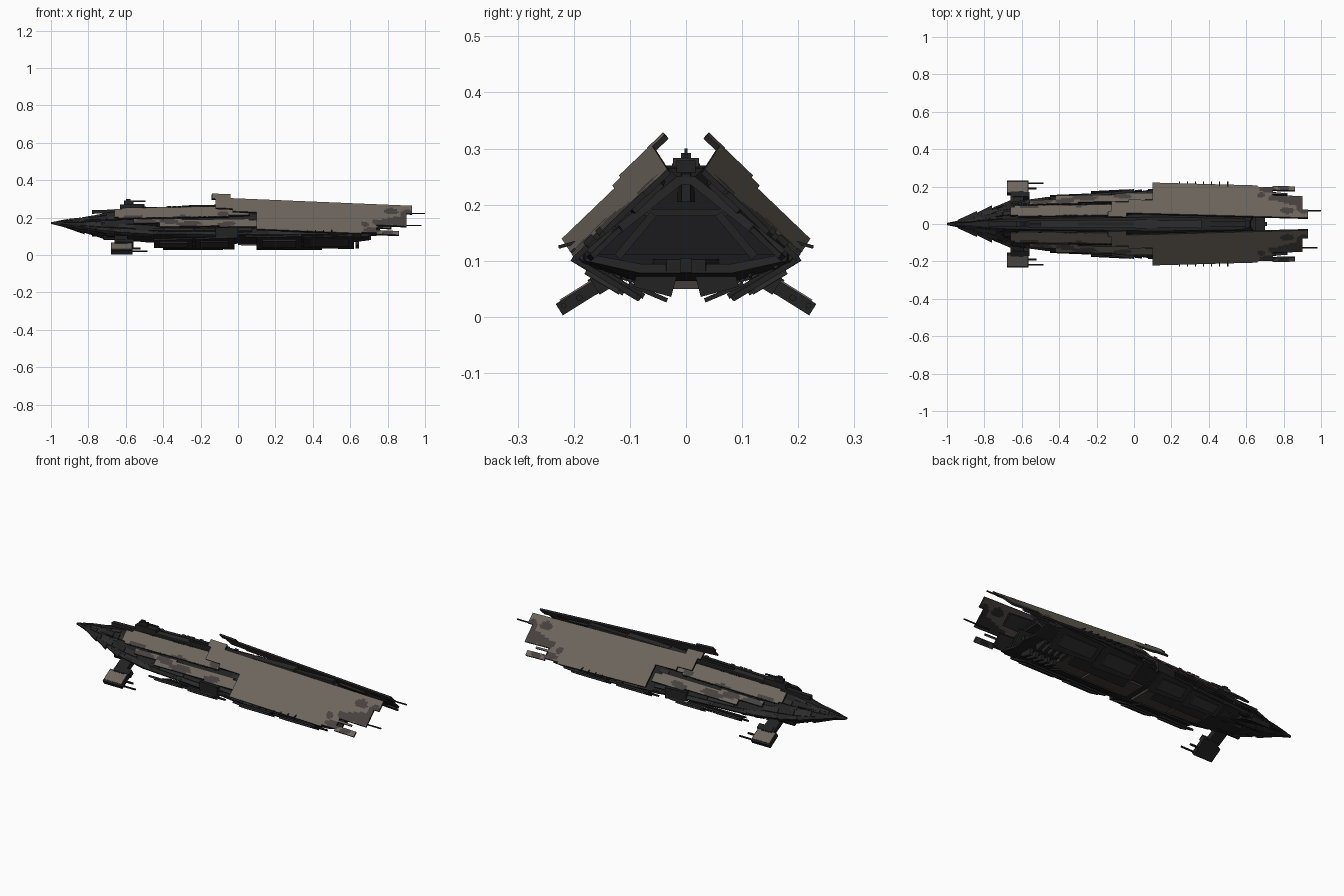
import bpy, bmesh, math, random
from mathutils import Vector, Matrix

if "Cube" in bpy.data.objects:
    bpy.data.objects.remove(bpy.data.objects["Cube"])

random.seed(4)

def material(name, r, g, b):
    m = bpy.data.materials.new(name)
    m.diffuse_color = (r, g, b, 1)
    m.use_nodes = True
    m.node_tree.nodes["Principled BSDF"].inputs["Base Color"].default_value = m.diffuse_color
    return m

TAN = material("tan armour", 0.152, 0.132, 0.108)
CAMO = material("grey brown camouflage", 0.062, 0.053, 0.050)
DARK = material("dark hull", 0.016, 0.016, 0.0165)
GREY = material("charcoal panels", 0.025, 0.025, 0.026)
BLACK = material("black recess", 0.009, 0.009, 0.010)
BROWN = material("brown belly", 0.056, 0.047, 0.042)

def finish(bm, name, mats, mirror=True, normals=True):
    if normals:
        bmesh.ops.recalc_face_normals(bm, faces=bm.faces)
    me = bpy.data.meshes.new(name)
    bm.to_mesh(me)
    bm.free()
    ob = bpy.data.objects.new(name, me)
    bpy.context.collection.objects.link(ob)
    for m in mats:
        me.materials.append(m)
    if mirror:
        md = ob.modifiers.new("mirror", 'MIRROR')
        md.use_axis = (False, True, False)
        md.use_mirror_merge = False
    return ob

def beam(bm, p, q, a, b=None, roll=0.0, mat=0):
    """Bar running along x from p to q, (width, height) a at p and b at q."""
    b = b or a
    R = Matrix.Rotation(math.radians(roll), 3, 'X')
    rings = []
    for c, (w, h) in ((p, a), (q, b)):
        rings.append([bm.verts.new(Vector(c) + R @ Vector((0, y * w / 2, z * h / 2)))
                      for y, z in ((-1, -1), (1, -1), (1, 1), (-1, 1))])
    s, e = rings
    fs = [bm.faces.new(s), bm.faces.new(e[::-1])]
    fs += [bm.faces.new((s[i], e[i], e[(i + 1) % 4], s[(i + 1) % 4])) for i in range(4)]
    for f in fs:
        f.material_index = mat

def rod(bm, p, length, r, seg=8):
    M = Matrix.Translation(Vector(p) + Vector((length / 2, 0, 0))) @ Matrix.Rotation(math.pi / 2, 4, 'Y')
    bmesh.ops.create_cone(bm, cap_ends=True, segments=seg, radius1=r, radius2=r, depth=length, matrix=M)

# Hull stations: x, ridge y z, widest y z, bottom y z
ST = [(-1.00, .004, .176, .006, .172, .004, .166),
      (-.95, .008, .182, .016, .168, .010, .154),
      (-.85, .012, .194, .044, .152, .022, .126),
      (-.70, .025, .226, .098, .128, .050, .092),
      (-.50, .030, .248, .130, .112, .070, .068),
      (0.00, .035, .252, .168, .110, .080, .062),
      (0.10, .038, .270, .182, .108, .085, .062),
      (0.58, .030, .264, .190, .108, .090, .064),
      (0.70, .016, .250, .180, .112, .082, .078)]

def section(x):
    for a, b in zip(ST, ST[1:]):
        if x <= b[0]:
            t = (x - a[0]) / (b[0] - a[0])
            return [u + (v - u) * t for u, v in zip(a, b)]
    return list(ST[-1])

def skin(x, t):
    """Point on the hull: t 0-1 down the roof, 1-2 down the lower side."""
    s = section(x)
    i = 1 if t <= 1 else 3
    k = t if t <= 1 else t - 1
    return Vector((x, s[i] + (s[i + 2] - s[i]) * k, s[i + 1] + (s[i + 3] - s[i + 1]) * k))

# Main hull loft with a hollow stern, its ridge cut back
bm = bmesh.new()
rings = []
for s in ST:
    e = .006 if s[0] > -.9 else .001
    half = [(s[1], s[2]), (s[3], s[4] + e), (s[3], s[4] - 2 * e), (s[5], s[6])]
    loop = half + [(-y, z) for y, z in half[::-1]]
    cut = .6 if s is ST[-1] else 0
    rings.append([bm.verts.new((s[0] - cut * max(0, z - .115), y, z)) for y, z in loop])
for a, b in zip(rings, rings[1:]):
    for i in range(8):
        bm.faces.new((a[i], b[i], b[(i + 1) % 8], a[(i + 1) % 8]))
bm.faces.new(rings[0])
stern = bm.faces.new(rings[-1][::-1])
bmesh.ops.recalc_face_normals(bm, faces=bm.faces)
bmesh.ops.inset_region(bm, faces=[stern], thickness=.018)
r = bmesh.ops.extrude_discrete_faces(bm, faces=[stern])
for f in r['faces']:
    f.material_index = 1
    bmesh.ops.translate(bm, verts=f.verts, vec=(-.12, 0, 0))
finish(bm, "main_hull", [DARK, BLACK], mirror=False)

# Armour sheets: cells of a sloped grid kept where they lie inside rectangles
def armour(name, top, rects, blobs, thick):
    bm = bmesh.new()
    step = .01
    d = Vector((0, .72, -.69))
    verts = {}
    def vert(i, j):
        if (i, j) not in verts:
            verts[i, j] = bm.verts.new(Vector(top(i * step)) + d * (j * step))
        return verts[i, j]
    cells = set()
    for x0, x1, s0, s1 in rects:
        for i in range(round(x0 / step), round(x1 / step)):
            for j in range(round(s0 / step), round(s1 / step)):
                cells.add((i, j))
    for i, j in sorted(cells):
        f = bm.faces.new((vert(i, j), vert(i + 1, j), vert(i + 1, j + 1), vert(i, j + 1)))
        x, s = (i + .5) * step, (j + .5) * step
        wob = 1 + .3 * math.sin(x * 60) * math.cos(s * 80)
        if any(((x - bx) / rx) ** 2 + ((s - bs) / rs) ** 2 < wob for bx, bs, rx, rs in blobs):
            f.material_index = 1
    ob = finish(bm, name, [TAN, CAMO, DARK], normals=False)
    md = ob.modifiers.new("thickness", 'SOLIDIFY')
    md.thickness, md.offset = thick, -1
    md.material_offset = 1          # underside: tan turns to camouflage, camouflage to dark
    md.material_offset_rim = 2
    return ob

def rear_top(x):
    return (x, .056 - .027 * (x - .1), .298 - .042 * (x - .1))

def front_top(x):
    return (x, .050 + .014 * x, .262 + .016 * x)

armour("rear_armour", rear_top,
       [(.10, .60, 0, .23), (.60, .74, 0, .22), (.74, .90, 0, .16), (.90, .93, 0, .06),
        (.74, .82, .17, .18), (.74, .86, .20, .23), (-.12, .10, 0, .08), (-.03, .10, .08, .10),
        (-.14, -.04, -.03, .01), (.58, .66, .22, .23)],
       [(.86, .125, .07, .035), (.78, .14, .06, .03), (.72, .20, .05, .02), (.82, .05, .04, .025),
        (.80, .215, .03, .02), (.90, .07, .03, .04), (.68, .16, .02, .02)], .010)
armour("front_upper_armour", front_top,
       [(-.66, -.60, .01, .07), (-.62, -.05, 0, .08), (-.05, .06, .01, .07), (-.64, -.58, .06, .08)],
       [(-.56, .07, .05, .012), (-.30, .075, .06, .01), (-.08, .06, .03, .02)], .010)
armour("front_lower_armour", front_top,
       [(-.56, -.30, .09, .12), (-.42, .06, .10, .15), (-.10, .10, .11, .16)],
       [(-.50, .11, .06, .02), (-.37, .11, .05, .02), (-.26, .13, .07, .02), (-.06, .14, .05, .02)], .010)

# Long stepped rails along the flanks
bm = bmesh.new()
for x0, x1, t, w, h in [(-.93, -.62, .35, .024, .016), (-.90, -.55, .75, .026, .016), (-.97, -.70, .1, .012, .012),
                        (-.88, -.60, 1.3, .026, .016), (-.80, -.10, .98, .024, .016), (-.70, -.05, 1.25, .022, .014),
                        (.0, .66, .98, .026, .018), (.08, .62, 1.25, .022, .016), (-.6, .0, .62, .018, .022),
                        (-.55, .08, .88, .02, .026)]:
    n = 4
    for k in range(n):
        a, b = x0 + (x1 - x0) * k / n, x0 + (x1 - x0) * (k + 1) / n - .004
        tip = .3 if k == 0 else 1
        beam(bm, skin(a, t), skin(b, t), (w * tip, h * tip), (w, h), -45 if t < 1 else 40, k % 2)
finish(bm, "flank_rails", [DARK, GREY])

# Overlapping blades that make the nose outline jagged
bm = bmesh.new()
for x0, x1, t, w in [(-.94, -.84, 1.0, .03), (-.88, -.76, 1.0, .036), (-.81, -.66, 1.0, .034),
                     (-.92, -.82, 1.8, .026), (-.84, -.72, 1.8, .034), (-.88, -.74, .3, .03)]:
    p, q = skin(x0, t), skin(x1, t)
    beam(bm, p, q + Vector((0, .004, 0)), (.008, .004), (w, .018), -30 if t < 1.5 else 35)
finish(bm, "nose_blades", [DARK])

# Small surface blocks scattered over the hull
bm = bmesh.new()
for k in range(150):
    x = random.uniform(-.86, .62)
    t = random.choice((random.uniform(.45, .98), random.uniform(1.05, 1.9), 1.0))
    if x > .1 and t < .9:
        t = 1 + t * .8
    l = random.uniform(.015, .06)
    beam(bm, skin(x, t), skin(x + l, t), (random.uniform(.006, .02), random.uniform(.006, .016)),
         roll=-45 if t < 1 else 35, mat=random.choice((0, 0, 1)))
finish(bm, "hull_blocks", [DARK, GREY])

# Raised trim on the front armour edges
bm = bmesh.new()
for k in range(22):
    x, d = -.62 + k * .027, Vector((0, .72, -.69)) * random.choice((.0, .082))
    beam(bm, Vector(front_top(x)) + d, Vector(front_top(x + .02)) + d, (.006, .008), roll=-44)
finish(bm, "armour_trim", [DARK])

# Dorsal spine
bm = bmesh.new()
for x0, x1, w, z, h in [(-.78, -.5, .03, .236, .02), (-.5, -.1, .044, .252, .02), (-.1, .1, .05, .262, .022),
                        (.1, .36, .046, .272, .022), (.36, .6, .034, .268, .022), (-.3, .0, .018, .264, .014)]:
    beam(bm, (x0, 0, z - .006), (x1, 0, z), (w * .8, h), (w, h), mat=1 if w < .04 else 0)
finish(bm, "dorsal_spine", [GREY, DARK], mirror=False)

# Bridge tower and mast
bm = bmesh.new()
beam(bm, (-.63, 0, .255), (-.50, 0, .258), (.03, .03), (.04, .03))
beam(bm, (-.61, 0, .278), (-.56, 0, .280), (.014, .02), (.018, .024))
beam(bm, (-.61, 0, .287), (-.495, 0, .287), (.008, .006))
beam(bm, (-.60, 0, .293), (-.575, 0, .293), (.006, .014))
finish(bm, "bridge_tower", [DARK], mirror=False)

# Lower side plates tilted down and inward, with small inner plates
bm = bmesh.new()
for x0, x1, y, z, w in [(-.45, -.24, .118, .062, .10), (-.23, -.02, .132, .064, .12), (.10, .34, .143, .068, .14),
                        (.35, .62, .145, .070, .135)]:
    beam(bm, (x0, y, z), (x1, y, z), (w * .8, .010), (w, .010), 31)
    beam(bm, (x0 + .03, y + .005, z - .007), (x1 - .03, y + .005, z - .007), (w * .5, .008), roll=31, mat=1)
for x0, x1 in [(-.40, -.08), (.1, .45)]:
    beam(bm, (x0, .068, .044), (x1, .068, .044), (.075, .008), roll=23)
beam(bm, (-.12, .160, .12), (.0, .172, .12), (.02, .05), (.03, .06))
finish(bm, "lower_side_plates", [DARK, GREY])

# Belly keel panels
bm = bmesh.new()
for x0, x1, w, z, m in [(-.66, -.45, .08, .082, 0), (-.44, -.26, .12, .066, 1), (-.25, -.04, .14, .062, 1),
                        (.0, .28, .15, .062, 1), (.29, .48, .14, .062, 1)]:
    beam(bm, (x0, 0, z), (x1, 0, z - .002), (w * .85, .02), (w, .02), mat=m)
finish(bm, "belly_keel", [DARK, BROWN], mirror=False)

# Belly fins, and short spikes along the rear armour edge
bm = bmesh.new()
for k in range(5):
    x = .48 + k * .037
    beam(bm, (x, .055, .064), (x + .018, .055, .064), (.07, .04), roll=15)
for k in range(7):
    x = .24 + k * .043
    beam(bm, (x, .206, .130), (x + .006, .206, .130), (.044, .006), roll=-15)
finish(bm, "fins_and_spikes", [DARK])

# Outrigger gun pods with struts
bm = bmesh.new()
beam(bm, (-.66, .12, .078), (-.59, .12, .078), (.11, .024), (.11, .03), -28)
beam(bm, (-.68, .192, .034), (-.565, .192, .034), (.080, .024), roll=-32)
beam(bm, (-.65, .150, .062), (-.56, .150, .062), (.03, .034), roll=-32)
beam(bm, (-.675, .195, .0465), (-.57, .195, .0465), (.068, .005), roll=-32, mat=1)
rod(bm, (-.57, .218, .020), .085, .005)
rod(bm, (-.57, .190, .034), .05, .006)
finish(bm, "gun_pods", [DARK, TAN])

# Forward guns under the nose
bm = bmesh.new()
for x, y, z, r in [(-.72, .06, .092, .014), (-.70, .085, .108, .012), (-.78, .03, .108, .009)]:
    rod(bm, (x, y, z), .16, r, 10)
finish(bm, "nose_guns", [DARK])

# Stern machinery inside the hollow
bm = bmesh.new()
beam(bm, (.52, 0, .235), (.62, 0, .230), (.03, .06), (.016, .05))
beam(bm, (.54, 0, .186), (.65, 0, .186), (.15, .012))
beam(bm, (.54, 0, .092), (.70, 0, .092), (.13, .022), (.07, .02))
beam(bm, (.60, 0, .092), (.71, 0, .092), (.022, .026))
for s in (-1, 1):
    beam(bm, (.54, s * .09, .145), (.68, s * .09, .145), (.1, .014), roll=-s * 50)
    beam(bm, (.56, s * .152, .128), (.76, s * .142, .132), (.10, .012), (.07, .01), -s * 44)
    beam(bm, (.50, s * .074, .222), (.76, s * .068, .212), (.09, .014), (.07, .01), -s * 44)
finish(bm, "stern_machinery", [DARK], mirror=False)

# Rear antennas, one on each side
bm = bmesh.new()
rod(bm, (.86, .070, .222), .14, .004, 6)
rod(bm, (.82, -.128, .158), .16, .004, 6)
finish(bm, "rear_antennas", [DARK], mirror=False)
